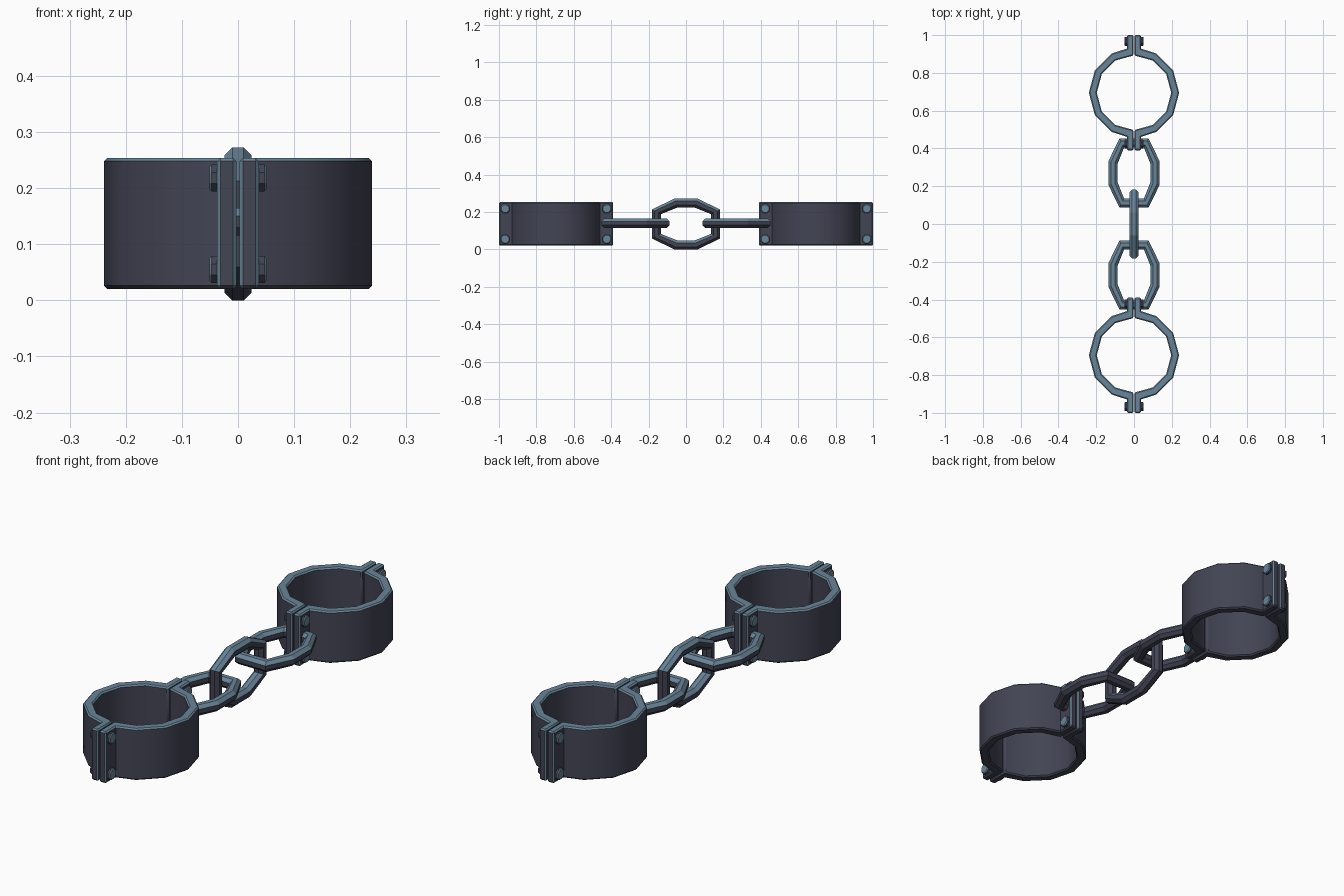
import bpy, bmesh, math
from mathutils import Matrix, Vector

if "Cube" in bpy.data.objects:
    bpy.data.objects.remove(bpy.data.objects["Cube"])


def material(name, rgb):
    m = bpy.data.materials.new(name)
    m.diffuse_color = (*rgb, 1)
    m.use_nodes = True
    m.node_tree.nodes["Principled BSDF"].inputs["Base Color"].default_value = m.diffuse_color
    return m


DARK = material("dark iron", (0.055, 0.058, 0.088))
LIGHT = material("worn blue steel", (0.14, 0.235, 0.315))


def finish(bm, name, light_rule, smooth=None):
    """Turn a bmesh into an object; faces matching the rule get the light colour."""
    bmesh.ops.recalc_face_normals(bm, faces=bm.faces)
    bm.normal_update()
    for f in bm.faces:
        f.material_index = 1 if light_rule(f) else 0
    me = bpy.data.meshes.new(name)
    bm.to_mesh(me)
    bm.free()
    me.materials.append(DARK)
    me.materials.append(LIGHT)
    ob = bpy.data.objects.new(name, me)
    bpy.context.collection.objects.link(ob)
    if smooth:
        bpy.ops.object.select_all(action='DESELECT')
        ob.select_set(True)
        bpy.context.view_layer.objects.active = ob
        bpy.ops.object.shade_smooth_by_angle(angle=math.radians(smooth))
    return ob


# Half of a cuff: flanged half ring, extruded upward with chamfered edges
def half_cuff(name, cy, side):
    def arc(r, degs):
        return [(r * math.cos(math.radians(a)), r * math.sin(math.radians(a))) for a in degs]
    steps = [60, 30, 0, -30, -60]
    prof = [(0.037, 0.305), (0.037, 0.234)] + arc(0.239, steps)
    prof += [(0.037, -0.234), (0.037, -0.305), (0.003, -0.305), (0.003, -0.197)]
    prof += arc(0.197, steps[::-1]) + [(0.003, 0.197), (0.003, 0.305)]
    bm = bmesh.new()
    face = bm.faces.new([bm.verts.new((side * x, y + cy, 0.02)) for x, y in prof])
    ext = bmesh.ops.extrude_face_region(bm, geom=[face])
    top = [v for v in ext["geom"] if isinstance(v, bmesh.types.BMVert)]
    bmesh.ops.translate(bm, verts=top, vec=(0, 0, 0.234))
    bmesh.ops.recalc_face_normals(bm, faces=bm.faces)
    sharp = [e for e in bm.edges if e.is_convex and e.calc_face_angle() > 0.7]
    bmesh.ops.bevel(bm, geom=sharp, offset=0.006, segments=1, affect='EDGES')

    def light(f):
        n, c = f.normal, f.calc_center_median()
        flange_edge = abs(c.y - cy) > 0.29 and abs(n.x) > 0.4 and abs(n.y) > 0.4
        return n.z > 0.3 or flange_edge
    finish(bm, name, light, 35)


# Bolt heads on the flange faces
def bolt(name, x, y, z):
    bm = bmesh.new()
    bmesh.ops.create_cone(bm, cap_ends=True, segments=8, radius1=0.026, radius2=0.026, depth=0.018)
    caps = [e for e in bm.edges if any(len(f.verts) == 8 for f in e.link_faces)]
    bmesh.ops.bevel(bm, geom=caps, offset=0.004, segments=1, affect='EDGES')
    bm.transform(Matrix.Translation((x, y, z)) @ Matrix.Rotation(math.pi / 2, 4, 'Y')
                 @ Matrix.Rotation(math.pi / 8, 4, 'Z'))
    finish(bm, name, lambda f: abs(f.normal.x) > 0.5)


# Chain link: stretched octagon with an octagonal section
def link(name, cy, upright):
    def ring(ax, ay, bx, by):
        return [(ax, ay), (bx, by), (-bx, by), (-ax, ay),
                (-ax, -ay), (-bx, -by), (bx, -by), (ax, -ay)]
    outer = ring(0.183, 0.077, 0.062, 0.136)
    inner = ring(0.134, 0.053, 0.048, 0.087)
    bm = bmesh.new()
    rows = []
    for o, i in zip(outer, inner):
        row = []
        for k in range(8):
            a = math.radians(22.5 + 45 * k)
            c, s = (w / math.cos(math.pi / 8) for w in (math.cos(a), math.sin(a)))
            p = Vector(i).lerp(Vector(o), 0.5 + 0.5 * c)
            u, v, t = p.x, p.y, 0.0245 * s
            pos = (t, u + cy, v + 0.136) if upright else (v, u + cy, t + 0.14)
            row.append(bm.verts.new(pos))
        rows.append(row)
    for j in range(8):
        a, b = rows[j], rows[(j + 1) % 8]
        for k in range(8):
            m = (k + 1) % 8
            bm.faces.new((a[k], a[m], b[m], b[k]))
    finish(bm, name, lambda f: f.normal.z > 0.3)


# Two cuffs, each of two mirrored halves bolted at both flanges
for end, cy in (("front", -0.695), ("back", 0.695)):
    for side_name, s in (("left", -1), ("right", 1)):
        half_cuff(f"{end}_cuff_{side_name}", cy, s)
        for dy in (-0.272, 0.272):
            for z in (0.055, 0.218):
                bolt(f"{end}_bolt_{side_name}", s * 0.042, cy + dy, z)

# Three links joining the cuffs
link("middle_link", 0, True)
link("front_link", -0.27, False)
link("back_link", 0.27, False)
